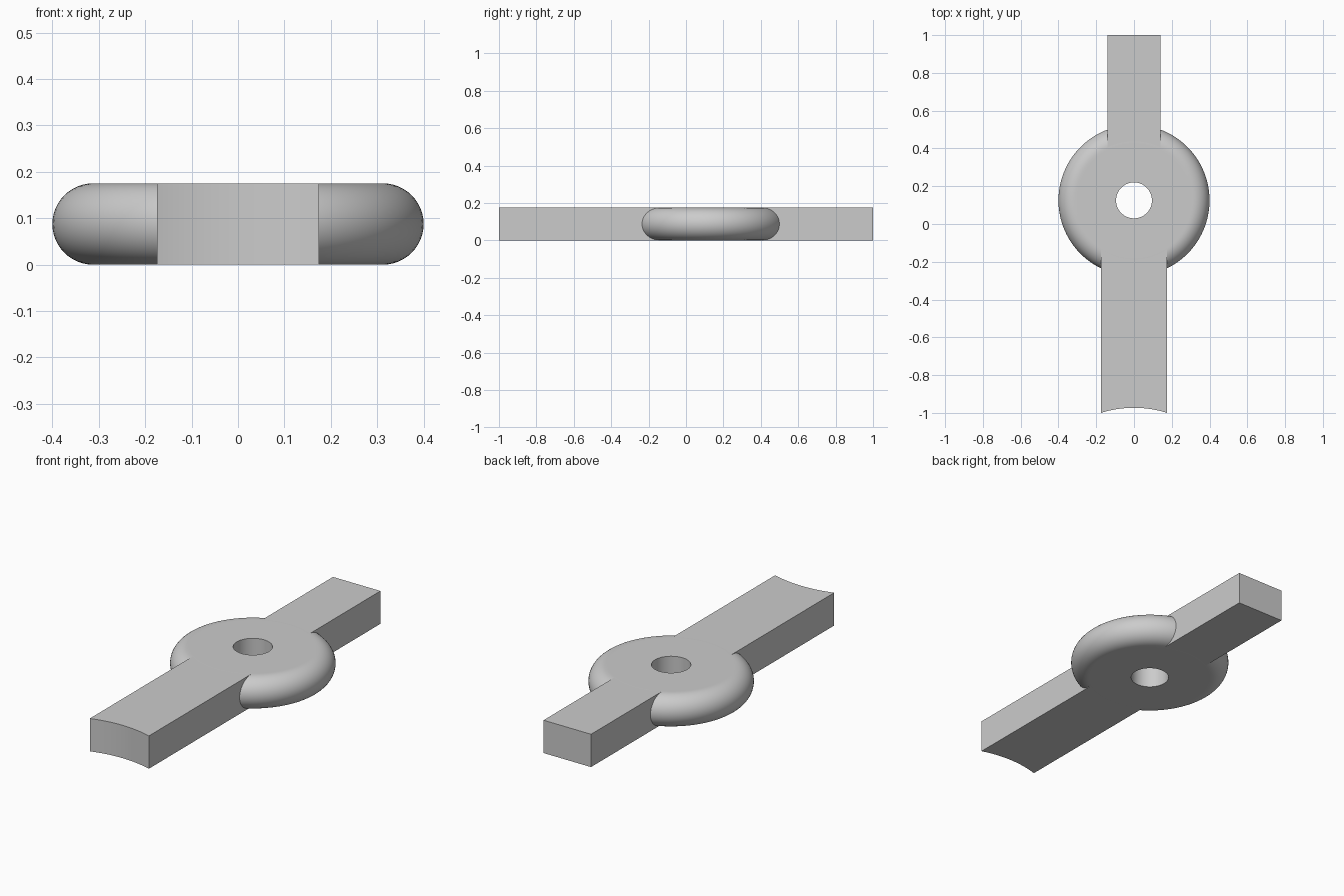
import bpy
import bmesh
from math import sin, cos, pi, asin, radians
from mathutils import Matrix, Vector

cube = bpy.data.objects.get("Cube")
if cube:
    bpy.data.objects.remove(cube, do_unlink=True)

HEIGHT = 0.175
EDGE = HEIGHT / 2            # radius of the rounded rim
HUB_Y, HUB_R, HOLE_R = 0.125, 0.4, 0.095
FLAT_R = HUB_R - EDGE        # radius of the flat part of the hub

grey = bpy.data.materials.new("light grey")
grey.use_nodes = True
colour = (0.6, 0.6, 0.6, 1)
grey.diffuse_color = colour
grey.node_tree.nodes["Principled BSDF"].inputs["Base Color"].default_value = colour


def finish(bm, name):
    bmesh.ops.recalc_face_normals(bm, faces=bm.faces)
    mesh = bpy.data.meshes.new(name)
    bm.to_mesh(mesh)
    bm.free()
    mesh.materials.append(grey)
    obj = bpy.data.objects.new(name, mesh)
    bpy.context.collection.objects.link(obj)
    bpy.ops.object.select_all(action='DESELECT')
    obj.select_set(True)
    bpy.context.view_layer.objects.active = obj
    bpy.ops.object.shade_smooth_by_angle(angle=radians(30))
    return obj


def arc(centre_y, radius, half_width, side, steps=24):
    """Plan points from -x to +x on a circle, on its front (-1) or back (+1)."""
    a = asin(half_width / radius)
    angles = [a * (2 * i / steps - 1) for i in range(steps + 1)]
    return [(radius * sin(t), centre_y + side * radius * cos(t)) for t in angles]


def bar(name, inner, outer):
    """Extrude the plan enclosed by two ends, each listed from -x to +x."""
    bm = bmesh.new()
    verts = [bm.verts.new((x, y, 0)) for x, y in inner + outer[::-1]]
    base = bm.faces.new(verts)
    top = bmesh.ops.extrude_face_region(bm, geom=[base], use_keep_orig=True)
    moved = [g for g in top["geom"] if isinstance(g, bmesh.types.BMVert)]
    bmesh.ops.translate(bm, verts=moved, vec=(0, 0, HEIGHT))
    return finish(bm, name)


# Hub: a lathed ring with a fully rounded rim and a straight bore
rim = [(FLAT_R + EDGE * cos(t), EDGE + EDGE * sin(t))
       for t in (pi * (i / 24 - 0.5) for i in range(25))]
profile = ([(HOLE_R, 0), (FLAT_R - 0.01, 0)] + rim
           + [(FLAT_R - 0.01, HEIGHT), (HOLE_R, HEIGHT)])
bm = bmesh.new()
ring = [bm.verts.new((r, 0, z)) for r, z in profile]
edges = [bm.edges.new((a, b)) for a, b in zip(ring, ring[1:] + ring[:1])]
bmesh.ops.spin(bm, geom=ring + edges, cent=(0, 0, 0), axis=(0, 0, 1),
               angle=2 * pi, steps=96, use_merge=True)
bmesh.ops.remove_doubles(bm, verts=bm.verts, dist=1e-5)
bmesh.ops.transform(bm, matrix=Matrix.Translation(Vector((0, HUB_Y, 0))), verts=bm.verts)
finish(bm, "hub")

# Wide front bar with a concave end, narrow back bar with a square end
FRONT_W, BACK_W, END_R = 0.174, 0.14, 0.58
inset = FLAT_R - 0.001
bar("front_bar", arc(HUB_Y, inset, FRONT_W, -1), arc(-0.973 - END_R, END_R, FRONT_W, 1))
bar("back_bar", arc(HUB_Y, inset, BACK_W, 1), [(-BACK_W, 1), (BACK_W, 1)])
